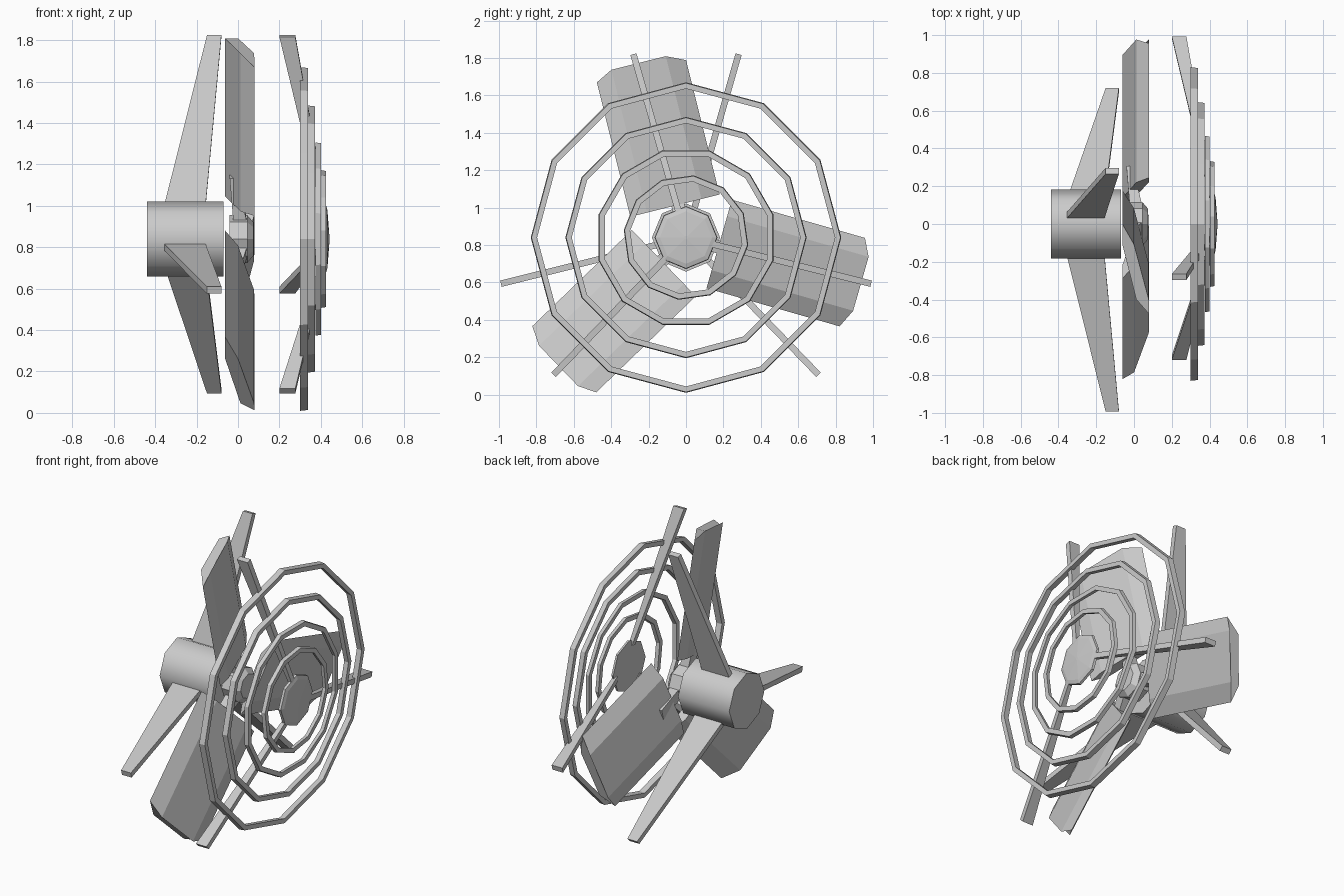
import bpy, bmesh
from math import cos, sin, radians, pi

if "Cube" in bpy.data.objects:
    bpy.data.objects.remove(bpy.data.objects["Cube"])

CZ = 0.84  # height of the fan axis, which runs along x


def make(name, verts, faces, smooth=False):
    mesh = bpy.data.meshes.new(name)
    mesh.from_pydata(verts, [], faces)
    bm = bmesh.new()
    bm.from_mesh(mesh)
    bmesh.ops.recalc_face_normals(bm, faces=bm.faces)
    bm.to_mesh(mesh)
    bm.free()
    obj = bpy.data.objects.new(name, mesh)
    bpy.context.collection.objects.link(obj)
    if smooth:
        bpy.context.view_layer.objects.active = obj
        obj.select_set(True)
        bpy.ops.object.shade_smooth_by_angle(angle=radians(50))
        obj.select_set(False)
    return obj


def place(x, u, v, angle):
    """Point at radial distance u and sideways offset v for a spoke angle."""
    a = radians(angle)
    return (x, u * cos(a) - v * sin(a), CZ + u * sin(a) + v * cos(a))


def loft(name, loops, closed=False, smooth=False):
    """Skin a row of equal loops; cap the ends unless the row is closed."""
    n, m = len(loops[0]), len(loops)
    verts = [p for loop in loops for p in loop]
    faces = []
    for i in range(m if closed else m - 1):
        j = (i + 1) % m
        faces += [(i * n + k, i * n + (k + 1) % n, j * n + (k + 1) % n, j * n + k)
                  for k in range(n)]
    if not closed:
        faces += [tuple(range(n)), tuple(range((m - 1) * n, m * n))]
    return make(name, verts, faces, smooth)


def lathe(name, profile, sides, start=0, closed=False, smooth=False):
    """Turn (x, radius) points around the fan axis."""
    loops = [[place(x, r, 0, start + 360 * k / sides) for k in range(sides)]
             for x, r in profile]
    return loft(name, loops, closed, smooth)


def spoke(name, angle, inner, outer, width):
    """Flat bar; each end is (radius, x back, x front)."""
    h = width / 2
    loops = [[place(x0, r, -h, angle), place(x1, r, -h, angle),
              place(x1, r, h, angle), place(x0, r, h, angle)]
             for r, x0, x1 in (inner, outer)]
    return loft(name, loops)


# Motor and fan hub
lathe("motor", [(-0.44, 0.182), (-0.07, 0.182)], 8, smooth=True)
lathe("fan_hub", [(-0.04, 0.115), (0.045, 0.115), (0.075, 0.08)], 8)

# Blade section (v, x, tip radius): a pitched, thick, six-sided profile
section = [(-0.23, -0.062, 0.92), (-0.13, 0.0, 0.967), (0.17, 0.078, 0.967),
           (0.262, 0.08, 0.92), (0.17, 0.012, 0.967), (-0.13, -0.062, 0.967)]
for i in range(3):
    a = 104 + 120 * i
    loft(f"blade_{i + 1}", [[place(x, 0.18, v, a) for v, x, t in section],
                            [place(x, t, v, a) for v, x, t in section]])
    spoke(f"blade_bracket_{i + 1}", a, (0.06, -0.02, 0.05), (0.31, -0.04, -0.005), 0.07)
    # Rear motor struts and mirrored front guard struts
    spoke(f"rear_strut_{i + 1}", 74 + 120 * i, (0.15, -0.36, -0.158), (1.02, -0.15, -0.08), 0.034)
    spoke(f"guard_strut_{i + 1}", 106 + 120 * i, (0.13, 0.405, 0.43), (1.02, 0.20, 0.277), 0.034)

# Guard rings, stepping forward toward the centre
rings = [(0.83, 0, 0.30, 0.338), (0.645, 0, 0.338, 0.372),
         (0.483, 15, 0.375, 0.40), (0.335, 23, 0.402, 0.426)]
for i, (r, start, x0, x1) in enumerate(rings):
    w = 0.03
    lathe(f"guard_ring_{i + 1}", [(x0, r), (x1, r - 0.004), (x1, r - w - 0.004), (x0, r - w)],
          12, start, closed=True)

# Guard centre badge plate: shallow domed disc
lathe("guard_cap", [(0.41, 0.168), (0.425, 0.165), (0.432, 0.14), (0.442, 0.01)], 8)
